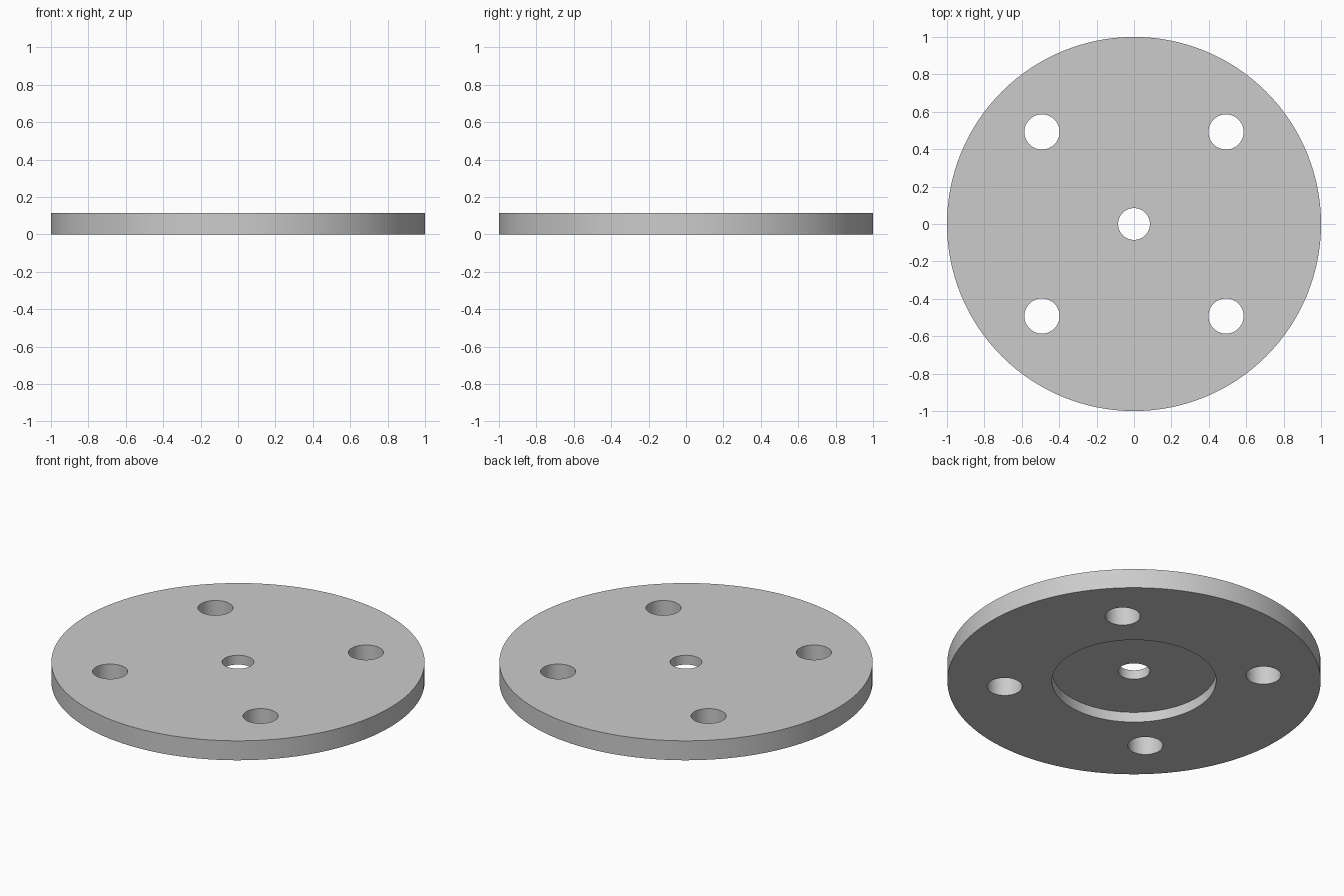
import bpy
import math

cube = bpy.data.objects.get("Cube")
if cube:
    bpy.data.objects.remove(cube, do_unlink=True)

THICKNESS = 0.115
RECESS_DEPTH = 0.06
BOLT_OFFSET = 0.492

# Grey metal
metal = bpy.data.materials.new("grey_metal")
metal.use_nodes = True
grey = (0.6, 0.6, 0.6, 1)
metal.diffuse_color = grey
metal.node_tree.nodes["Principled BSDF"].inputs["Base Color"].default_value = grey


def cylinder(name, radius, z0, z1, x=0, y=0, sides=64):
    bpy.ops.mesh.primitive_cylinder_add(
        vertices=sides, radius=radius, depth=z1 - z0, location=(x, y, (z0 + z1) / 2))
    ob = bpy.context.object
    ob.name = name
    ob.data.materials.append(metal)
    return ob


# Round plate
plate = cylinder("round_plate", 1, 0, THICKNESS, sides=128)

# Recess underneath, then centre hole and four bolt holes
cutters = [cylinder("recess_cutter", 0.44, -0.1, RECESS_DEPTH, sides=96),
           cylinder("centre_hole_cutter", 0.085, -0.2, 0.3)]
for sx in (-1, 1):
    for sy in (-1, 1):
        cutters.append(cylinder("bolt_hole_cutter", 0.094, -0.2, 0.3,
                                sx * BOLT_OFFSET, sy * BOLT_OFFSET))

bpy.ops.object.select_all(action="DESELECT")
plate.select_set(True)
bpy.context.view_layer.objects.active = plate
for cutter in cutters:
    cutter.hide_render = True
    cut = plate.modifiers.new("cut", "BOOLEAN")
    cut.operation = "DIFFERENCE"
    cut.solver = "EXACT"
    cut.object = cutter
    bpy.ops.object.modifier_apply(modifier=cut.name)
for cutter in cutters:
    bpy.data.objects.remove(cutter, do_unlink=True)

bpy.ops.object.shade_smooth_by_angle(angle=math.radians(30))
